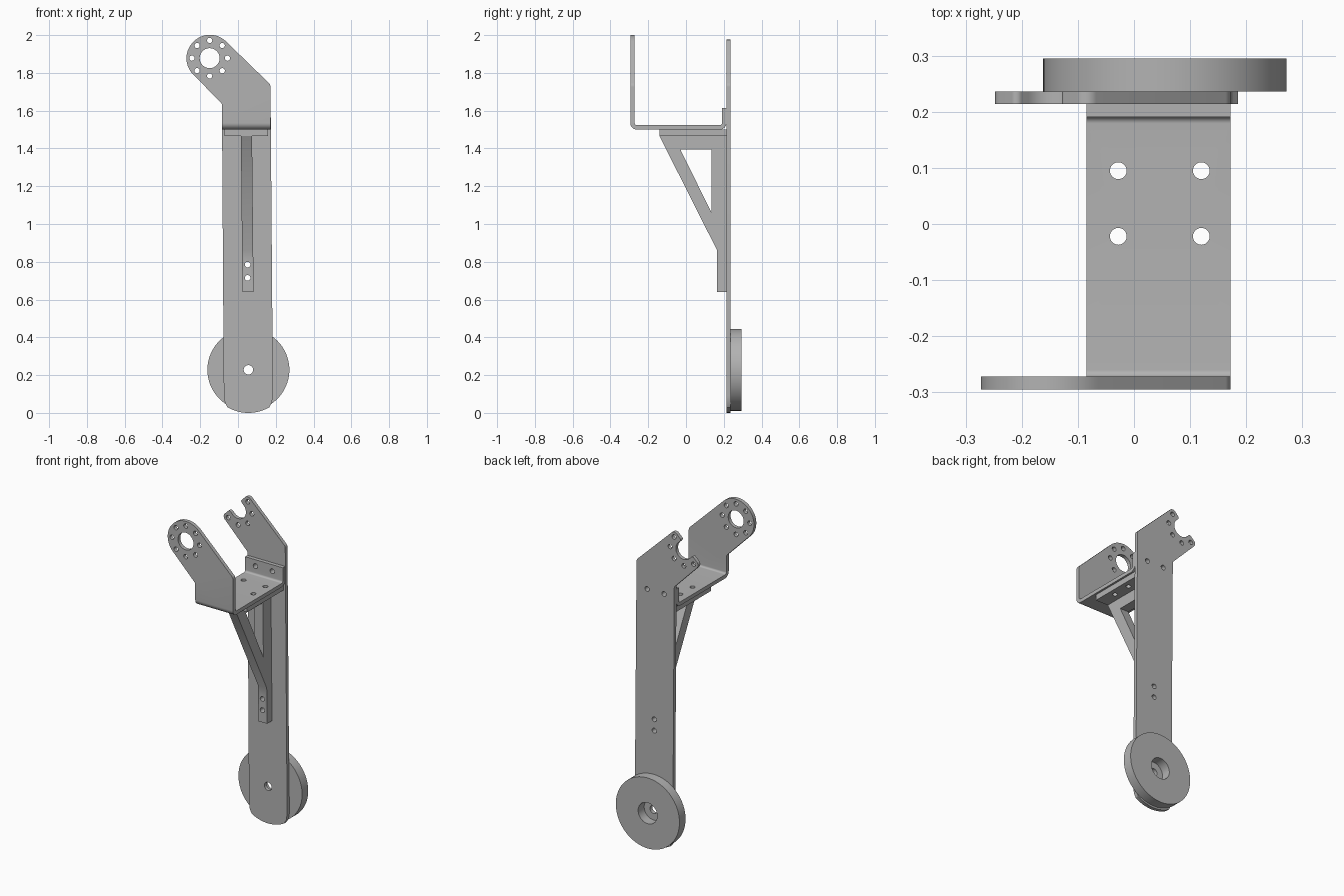
import bpy, bmesh, math
from mathutils import Matrix, Vector

if "Cube" in bpy.data.objects:
    bpy.data.objects.remove(bpy.data.objects["Cube"])

grey = bpy.data.materials.new("plain grey")
grey.use_nodes = True
grey.diffuse_color = (0.45, 0.45, 0.45, 1)
grey.node_tree.nodes["Principled BSDF"].inputs["Base Color"].default_value = (0.45, 0.45, 0.45, 1)

# Drawing planes: local (u, v, depth) to world
XZ = Matrix(((1, 0, 0, 0), (0, 0, 1, 0), (0, 1, 0, 0), (0, 0, 0, 1)))
YZ = Matrix(((0, 0, 1, 0), (1, 0, 0, 0), (0, 1, 0, 0), (0, 0, 0, 1)))
XY = Matrix.Identity(4)


def circle(u, v, r, n=32):
    return [(u + r * math.cos(math.tau * i / n), v + r * math.sin(math.tau * i / n)) for i in range(n)]


def rounded(corners, steps=10):
    """Outline from (u, v, radius) corners, each replaced with a tangent arc."""
    out = []
    for i, (u, v, r) in enumerate(corners):
        p = Vector((u, v))
        if not r:
            out.append((u, v))
            continue
        a = (Vector(corners[i - 1][:2]) - p).normalized()
        b = (Vector(corners[(i + 1) % len(corners)][:2]) - p).normalized()
        half = a.angle(b) / 2
        centre = p + (a + b).normalized() * r / math.sin(half)
        start = p + a * r / math.tan(half) - centre
        end = p + b * r / math.tan(half) - centre
        for k in range(steps + 1):
            t = k / steps
            sweep = math.pi - 2 * half
            d = start * math.sin((1 - t) * sweep) + end * math.sin(t * sweep)
            if math.sin(sweep) < 0.01:
                d = start.lerp(end, t)
            out.append(tuple(centre + d.normalized() * r))
    return out


def prism(name, loops, lo, hi, plane):
    """Sheet with holes: first loop is the outline, the rest are cut out."""
    curve = bpy.data.curves.new(name, 'CURVE')
    curve.dimensions, curve.fill_mode = '2D', 'BOTH'
    curve.extrude = (hi - lo) / 2
    for loop in loops:
        spline = curve.splines.new('POLY')
        spline.points.add(len(loop) - 1)
        for point, (u, v) in zip(spline.points, loop):
            point.co = (u, v, 0, 1)
        spline.use_cyclic_u = True
    temp = bpy.data.objects.new(name + " outline", curve)
    mesh = bpy.data.meshes.new_from_object(temp)
    bpy.data.objects.remove(temp)
    mesh.transform(plane @ Matrix.Translation((0, 0, (lo + hi) / 2)))
    bm = bmesh.new()
    bm.from_mesh(mesh)
    bmesh.ops.remove_doubles(bm, verts=bm.verts, dist=1e-5)
    bmesh.ops.recalc_face_normals(bm, faces=bm.faces)
    bm.to_mesh(mesh)
    bm.free()
    mesh.materials.clear()
    mesh.materials.append(grey)
    obj = bpy.data.objects.new(name, mesh)
    bpy.context.collection.objects.link(obj)
    return obj


def boolean(obj, tool, operation):
    mod = obj.modifiers.new("cut", 'BOOLEAN')
    mod.operation, mod.object, mod.solver = operation, tool, 'EXACT'
    bpy.context.view_layer.objects.active = obj
    bpy.ops.object.modifier_apply(modifier=mod.name)
    bpy.data.objects.remove(tool)


# Shared layout: joint centre, arm direction and hole positions
joint = Vector((-0.15, 1.878))
along = Vector((-1, 1)).normalized()
across = Vector((1, 1)).normalized()
EAR = 0.122
LEFT, RIGHT = -0.085, 0.172
floor_holes = [(x, y) for x in (-0.028, 0.12) for y in (-0.022, 0.095)]
flange_holes = [(x, 1.575) for x in (-0.015, 0.1)]
strip_holes = [(0.051, z) for z in (0.715, 0.785)]


def at(a, c, r=0):
    p = joint + along * a + across * c
    return (p.x, p.y, r)


def bolt_holes(angles):
    return [circle(*at(0.094 * math.cos(t), 0.094 * math.sin(t))[:2], 0.014, 16)
            for t in (math.radians(d) for d in angles)]


shoulder = (RIGHT, 1.738, 0.03)
elbow = (LEFT, 1.637, 0.02)

# Long rear plate with forked top and curved foot
foot = [(0.055 + 0.222 * math.cos(t), 0.222 + 0.222 * math.sin(t), 0)
        for t in (math.radians(-120 + 5 * i) for i in range(13))]
plate = [(-0.075, 0.09, 0), (-0.069, 0.054, 0)] + foot + [(0.179, 0.054, 0), (0.185, 0.09, 0)]
plate += [shoulder, at(0.03, EAR, 0.025), at(0.03, 0.054, 0.012),
          at(-0.054, 0.054, 0.0535), at(-0.054, -0.054, 0.0535), at(0.03, -0.054, 0.012),
          at(0.03, -EAR, 0.025), elbow]
holes = [circle(x, z, 0.015, 16) for x, z in flange_holes + strip_holes]
prism("rear_plate", [rounded(plate), circle(0.055, 0.228, 0.025)] + holes
      + bolt_holes(range(90, 271, 45)), 0.214, 0.236, XZ)

# Wheel with open bore
prism("wheel", [circle(0.055, 0.228, 0.217, 96), circle(0.055, 0.228, 0.065, 48)], 0.236, 0.295, XZ)

# Bent sheet bracket: side profile trimmed by the ear outline
F, B, T = -0.295, 0.214, 0.023
side = [(F, 1.5, 0.035), (B, 1.5, 0.035), (B, 1.615, 0), (B - T, 1.615, 0),
        (B - T, 1.5 + T, 0.012), (F + T, 1.5 + T, 0.012), (F + T, 2.1, 0), (F, 2.1, 0)]
ear = [(LEFT, 1.45, 0), (RIGHT, 1.45, 0), shoulder,
       at(EAR, EAR, EAR - 0.0005), at(EAR, -EAR, EAR - 0.0005), elbow]
bracket = prism("bracket", [rounded(side)], -0.4, 0.4, YZ)
boolean(bracket, prism("ear cutter", [rounded(ear, 20), circle(*joint, 0.053)]
                       + bolt_holes(range(0, 360, 45)), -0.5, 0.5, XZ), 'INTERSECT')
for x, y in floor_holes:
    boolean(bracket, prism("floor cutter", [circle(x, y, 0.015, 24)], 1.4, 1.6, XY), 'DIFFERENCE')
for x, z in flange_holes:
    boolean(bracket, prism("flange cutter", [circle(x, z, 0.015, 24)], 0.1, 0.3, XZ), 'DIFFERENCE')

# Pad under the bracket floor
pad = [(-0.072, -0.14), (0.16, -0.14), (0.16, 0.214), (-0.072, 0.214)]
prism("brace_pad", [pad] + [circle(x, y, 0.015, 24) for x, y in floor_holes], 1.465, 1.5, XY)

# Triangular brace, leaning slightly with the plate
lean = YZ.copy()
lean[0][1] = -0.01
web = [(-0.14, 1.465), (0.165, 0.86), (0.165, 0.64), (0.214, 0.64), (0.214, 1.465)]
window = [(-0.03, 1.395), (0.135, 1.395), (0.135, 1.06)]
brace = prism("brace", [web, window], 0.03, 0.089, lean)
for x, z in strip_holes:
    boolean(brace, prism("strip cutter", [circle(x, z, 0.015, 24)], 0.1, 0.3, XZ), 'DIFFERENCE')

# Smooth the curved walls, keep sheet edges sharp
for obj in bpy.context.collection.objects:
    if obj.type == 'MESH' and grey.name in obj.data.materials:
        bpy.ops.object.select_all(action='DESELECT')
        obj.select_set(True)
        bpy.context.view_layer.objects.active = obj
        bpy.ops.object.shade_smooth_by_angle(angle=math.radians(30))
